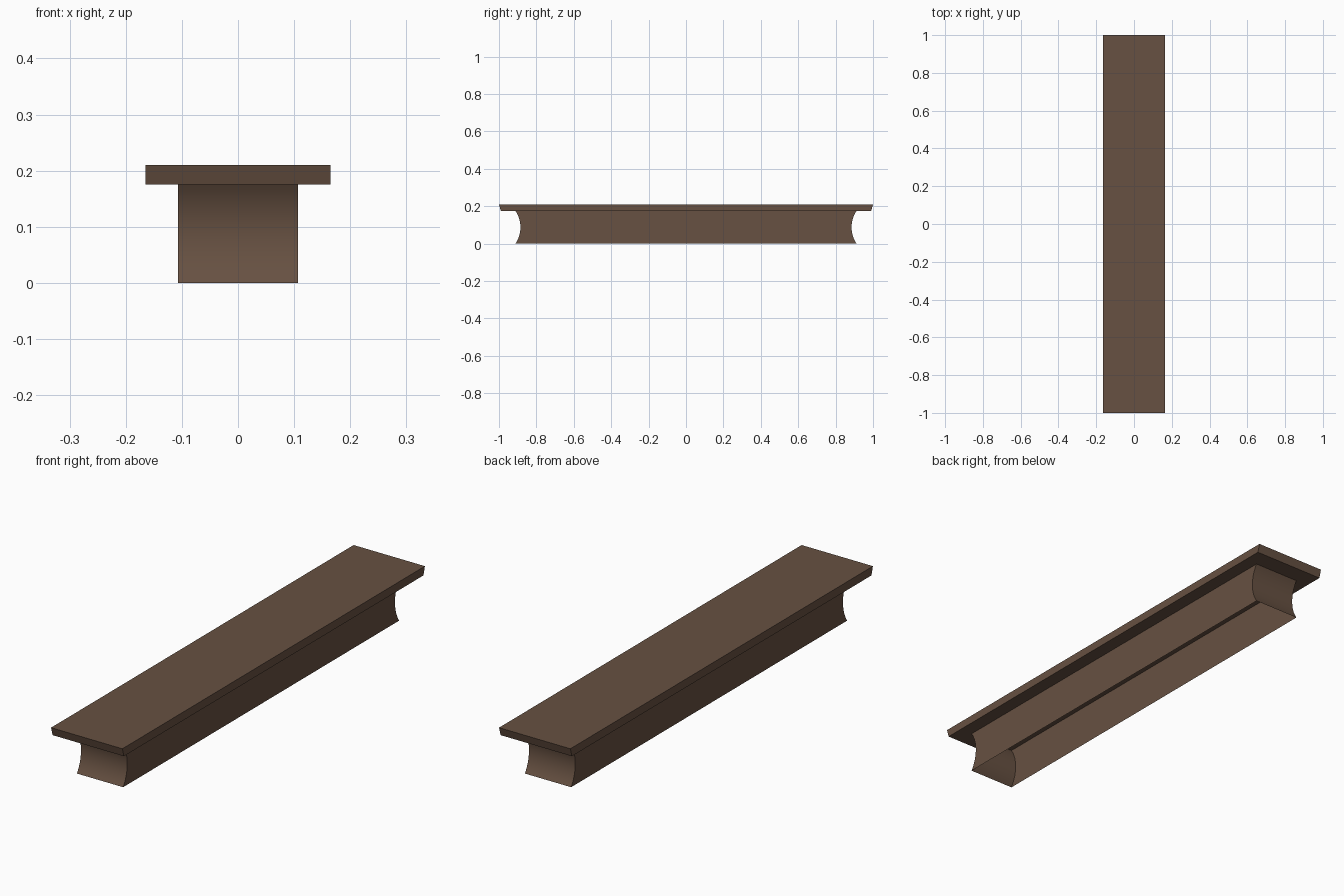
import bpy, bmesh, math

if "Cube" in bpy.data.objects:
    bpy.data.objects.remove(bpy.data.objects["Cube"], do_unlink=True)

HEIGHT, SEAT_Z = 0.21, 0.175            # overall top, underside of the slab
BODY_Y, DEPTH, STEPS = 0.912, 0.027, 16  # hollowed ends of the body

brown = bpy.data.materials.new("dark_brown")
brown.use_nodes = True
colour = (0.135, 0.082, 0.054, 1)
brown.diffuse_color = colour
brown.node_tree.nodes["Principled BSDF"].inputs["Base Color"].default_value = colour


def extrude_outline(name, outline, half_width, open_at=()):
    """Extrude a (y, z) outline along x; drop flat faces lying at the given heights."""
    bm = bmesh.new()
    face = bm.faces.new([bm.verts.new((-half_width, y, z)) for y, z in outline])
    side = bmesh.ops.extrude_face_region(bm, geom=[face], use_keep_orig=True)["geom"]
    moved = [v for v in side if isinstance(v, bmesh.types.BMVert)]
    bmesh.ops.translate(bm, verts=moved, vec=(2 * half_width, 0, 0))
    bmesh.ops.recalc_face_normals(bm, faces=bm.faces)
    unwanted = [f for f in bm.faces
                if any(all(abs(v.co.z - h) < 1e-5 for v in f.verts) for h in open_at)]
    bmesh.ops.delete(bm, geom=unwanted, context="FACES")
    mesh = bpy.data.meshes.new(name)
    bm.to_mesh(mesh)
    bm.free()
    mesh.materials.append(brown)
    obj = bpy.data.objects.new(name, mesh)
    bpy.context.collection.objects.link(obj)
    return obj


# Top slab with slightly undercut ends
extrude_outline("top_slab", [(-0.99, SEAT_Z), (0.99, SEAT_Z), (1, HEIGHT), (-1, HEIGHT)], 0.165)

# Body with concave ends, open underneath and closed above by the slab
half = SEAT_Z / 2
radius = (half ** 2 + DEPTH ** 2) / (2 * DEPTH)
sweep = math.asin(half / radius)
angles = [sweep * (2 * i / STEPS - 1) for i in range(STEPS + 1)]
arc = [(BODY_Y - DEPTH + radius * (1 - math.cos(a)), half + radius * math.sin(a)) for a in angles]
outline = arc + [(-y, z) for y, z in reversed(arc)]
body = extrude_outline("hollow_body", outline, 0.107, open_at=(0, SEAT_Z))

# Smooth the curved ends, keep the corners sharp
bpy.ops.object.select_all(action="DESELECT")
body.select_set(True)
bpy.context.view_layer.objects.active = body
bpy.ops.object.shade_smooth_by_angle(angle=math.radians(30))
